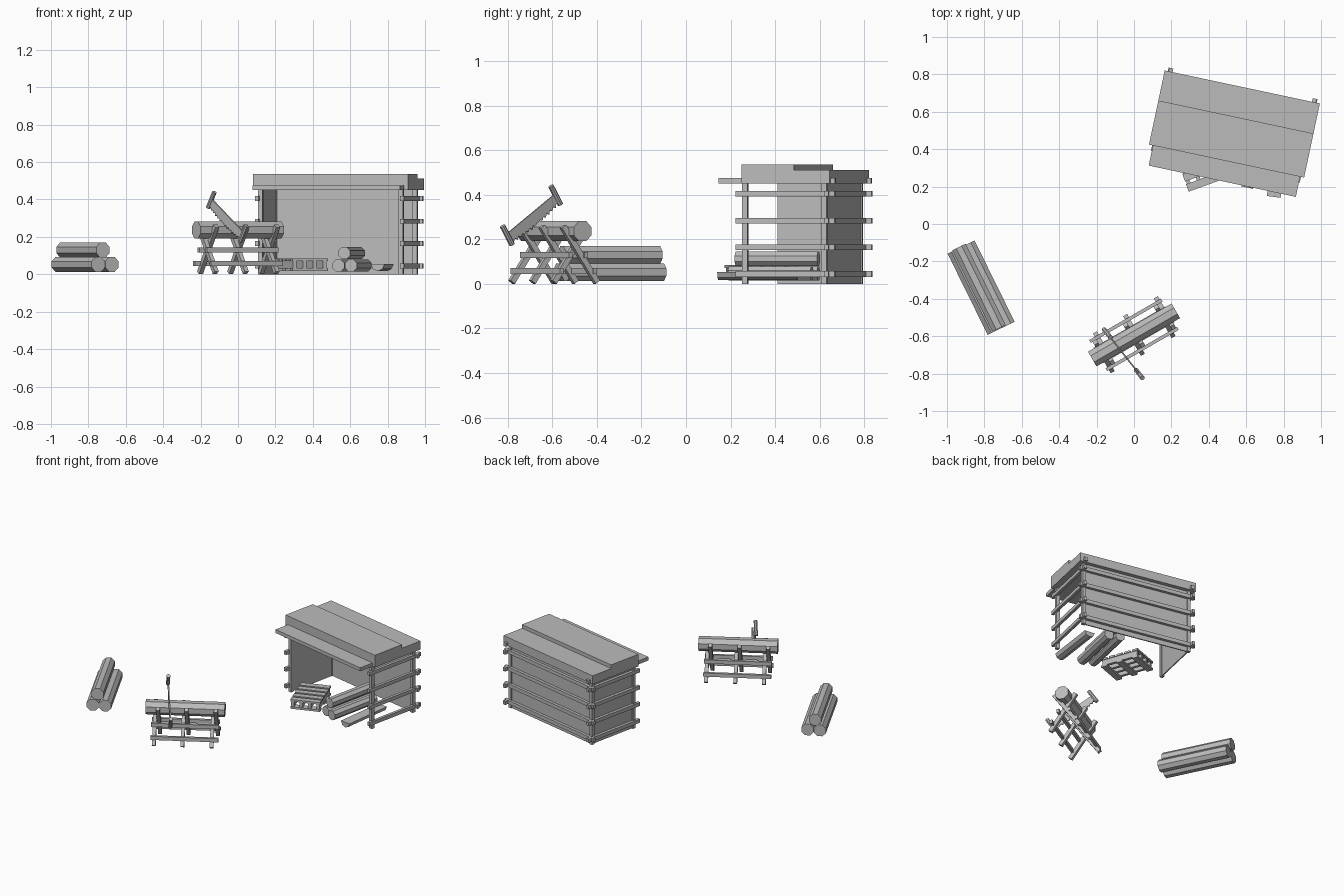
import bpy, bmesh, math
from mathutils import Vector, Matrix

cube = bpy.data.objects.get("Cube")
if cube:
    bpy.data.objects.remove(cube, do_unlink=True)

GREY = (0.5, 0.5, 0.5, 1)
grey = bpy.data.materials.new("plain_grey")
grey.use_nodes = True
grey.diffuse_color = GREY
grey.node_tree.nodes["Principled BSDF"].inputs["Base Color"].default_value = GREY
UP = Vector((0, 0, 1))


def prism(name, outline, a, b, up=UP):
    """Sweep a flat outline (side, up) from point a to point b."""
    a, b = Vector(a), Vector(b)
    w = (b - a).normalized()
    t = (Vector(up) - w * w.dot(up)).normalized()
    s = t.cross(w)
    bm = bmesh.new()
    rings = [[bm.verts.new(p + s * x + t * y) for x, y in outline] for p in (a, b)]
    n = len(outline)
    bm.faces.new(rings[0][::-1])
    bm.faces.new(rings[1])
    for i in range(n):
        j = (i + 1) % n
        bm.faces.new((rings[0][i], rings[0][j], rings[1][j], rings[1][i]))
    bmesh.ops.recalc_face_normals(bm, faces=bm.faces)
    mesh = bpy.data.meshes.new(name)
    bm.to_mesh(mesh)
    bm.free()
    mesh.materials.append(grey)
    obj = bpy.data.objects.new(name, mesh)
    bpy.context.collection.objects.link(obj)
    return obj


def rect(w, h):
    return [(-w / 2, -h / 2), (w / 2, -h / 2), (w / 2, h / 2), (-w / 2, h / 2)]


def ngon(r, n=8):
    return [(r * math.cos((i + 0.5) * math.tau / n), r * math.sin((i + 0.5) * math.tau / n))
            for i in range(n)]


def beam(name, a, b, w, h, up=UP):
    return prism(name, rect(w, h), a, b, up)


def log(name, a, b, r):
    return prism(name, ngon(r), a, b)


def frame(origin, degrees):
    m = Matrix.Translation(origin) @ Matrix.Rotation(math.radians(degrees), 4, "Z")
    return lambda x, y, z: m @ Vector((x, y, z))


# Shed: local x runs along its back, local y points to the back
shed = frame((0.579, 0.7325, 0), -12)


def slab(name, x0, x1, y0, y1, z0, z1):
    y, z = (y0 + y1) / 2, (z0 + z1) / 2
    beam(name, shed(x0, y, z), shed(x1, y, z), y1 - y0, z1 - z0)


# Stepped roof
slab("roof_back", -0.424, 0.424, -0.164, 0, 0.45, 0.511)
slab("roof_middle", -0.424, 0.424, -0.405, -0.164, 0.45, 0.537)
slab("roof_front", -0.402, 0.402, -0.515, -0.405, 0.45, 0.475)

# Walls on the back and one end; the other end stays open
slab("back_wall", -0.385, 0.385, -0.036, -0.028, 0, 0.46)
slab("end_wall", -0.385, -0.377, -0.4, -0.03, 0, 0.46)

# Corner posts
for x in (-0.384, 0.384):
    for y in (-0.395, -0.032):
        slab("corner_post", x - 0.012, x + 0.012, y - 0.012, y + 0.012, 0, 0.46)

# Rails around the walls
for z in (0.045, 0.165, 0.284, 0.405):
    slab("back_rail", -0.422, 0.422, -0.026, -0.006, z - 0.013, z + 0.013)
    for x in (-0.397, 0.397):
        slab("side_rail", x - 0.01, x + 0.01, -0.435, 0.02, z - 0.013, z + 0.013)
for x in (-0.392, 0.392):
    slab("roof_beam", x - 0.011, x + 0.011, -0.405, 0.02, 0.45, 0.475)

# Logs stored in the shed
run = Vector((0.079, 0.37, 0))
for x, y, z in ((0.537, 0.225, 0.047), (0.604, 0.195, 0.047), (0.568, 0.225, 0.113)):
    start = Vector((x, y, z))
    log("stored_log", start, start + run, 0.035)

# Split log, flat side up
half = [(0.037 * math.cos(a), 0.037 * math.sin(a))
        for a in (math.pi * (1 + i / 4) for i in range(5))]
prism("split_log", half, (0.747, 0.145, 0.054), (0.795, 0.5, 0.054))

# Pallet: bearers between two layers of slats
pallet = frame((0.34, 0.335, 0), 20)
for i in range(5):
    y = -0.115 + i * 0.0575
    beam("pallet_slat", pallet(-0.1, y, 0.078), pallet(0.1, y, 0.078), 0.042, 0.014)
for y in (-0.115, 0, 0.115):
    beam("pallet_foot", pallet(-0.1, y, 0.026), pallet(0.1, y, 0.026), 0.042, 0.014)
for x in (-0.085, -0.028, 0.028, 0.085):
    beam("pallet_bearer", pallet(x, -0.13, 0.052), pallet(x, 0.13, 0.052), 0.02, 0.04)

# Log pile: two below, one on top
run = Vector((-0.214, 0.434, 0))
for x, y, z in ((-0.747, -0.575, 0.053), (-0.674, -0.54, 0.053), (-0.722, -0.557, 0.13)):
    start = Vector((x, y, z))
    log("pile_log", start, start + run, 0.043)

# Sawhorse with crossed legs, local x runs along the log
horse = frame((0, -0.593, 0), 30)
log("cutting_log", horse(-0.258, 0, 0.237), horse(0.258, 0, 0.237), 0.049)
along = horse(1, 0, 0) - horse(0, 0, 0)
for x in (-0.186, 0, 0.19):
    for side, shift in ((1, 0.012), (-1, -0.012)):
        beam("crossed_leg", horse(x + shift, 0.105 * side, 0.008),
             horse(x + shift, -0.07 * side, 0.258), 0.026, 0.024, along)
for side in (1, -1):
    beam("lower_rail", horse(-0.221, 0.087 * side, 0.058),
         horse(0.221, 0.087 * side, 0.058), 0.018, 0.026)
    beam("upper_rail", horse(-0.221, 0.04 * side, 0.13),
         horse(0.221, 0.04 * side, 0.13), 0.018, 0.026)

# Saw: toothed blade with a round grip at each end
low, high = Vector((0.028, -0.802, 0.218)), Vector((-0.143, -0.585, 0.398))
axis = (high - low).normalized()
normal = axis.cross(UP).normalized()
rise = normal.cross(axis)
length = (high - low).length
TEETH = 14
edge = [(0, 0.008), (0, -0.03)]
for i in range(TEETH):
    for f, drop in ((0.15, 0), (0.6, 0.012)):
        t = (i + f) / TEETH
        edge.append((t * length, -0.03 - drop - 0.012 * math.sin(math.pi * t)))
edge += [(length, -0.03), (length, 0.008)]
middle = (low + high) / 2
start = low - normal * 0.004
prism("saw_blade", edge, start, start + normal * 0.008, rise)
for end in (low, high):
    prism("saw_grip", ngon(0.013), end - rise * 0.05, end + rise * 0.05, axis)
